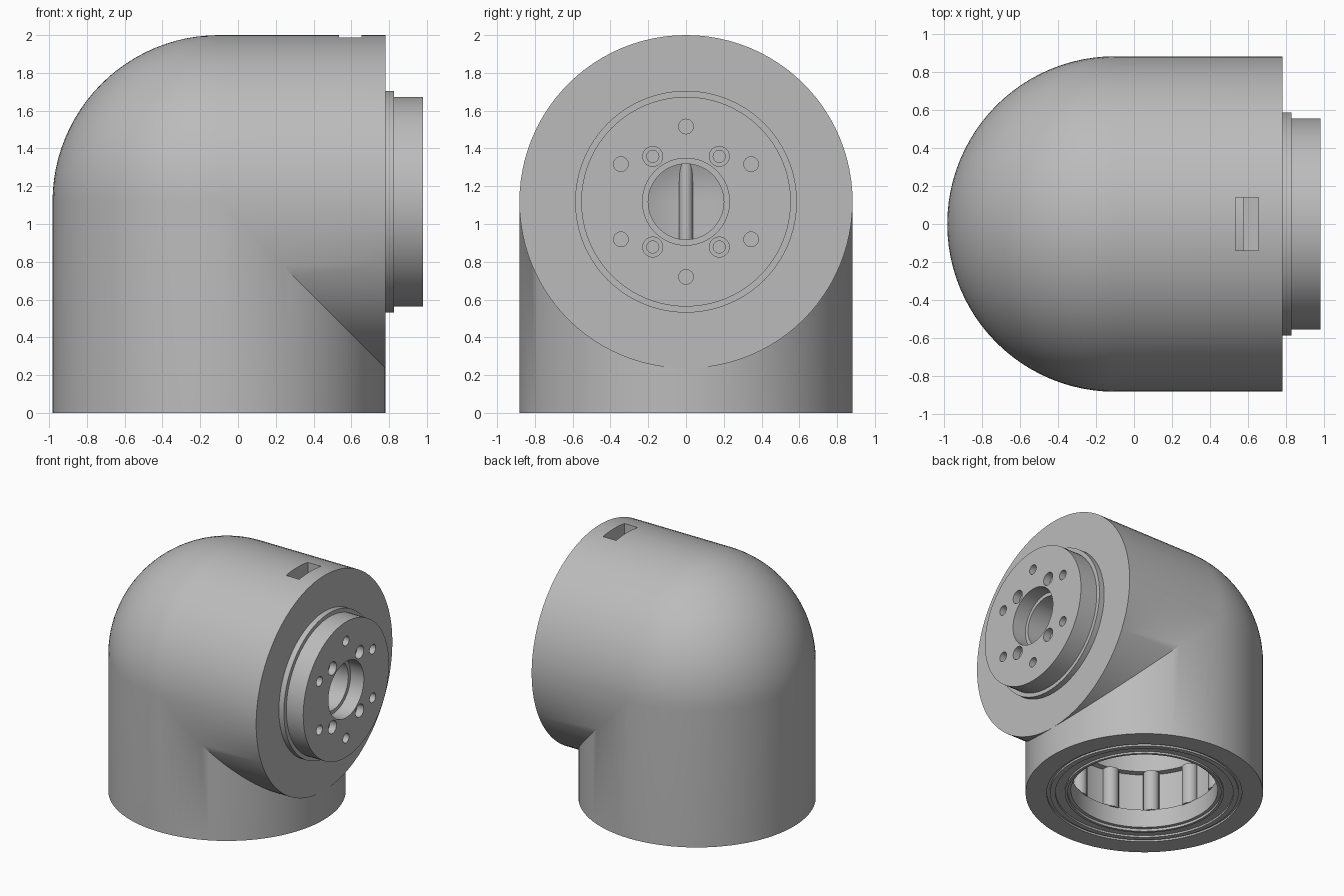
import bpy, math
from mathutils import Matrix, Vector

cube = bpy.data.objects.get("Cube")
if cube:
    bpy.data.objects.remove(cube)

R = 0.882            # housing radius
CX, CZ = -0.10, 1.118  # where the two axes meet
END = 0.782          # end face of the arm
SEG = 96

grey = bpy.data.materials.new("machined grey")
grey.use_nodes = True
grey.diffuse_color = (0.5, 0.5, 0.5, 1)
grey.node_tree.nodes["Principled BSDF"].inputs["Base Color"].default_value = (0.5, 0.5, 0.5, 1)

UPRIGHT = Matrix.Translation((CX, 0, 0))
# local z runs along world x, local x points up
SIDEWAYS = Matrix.Translation((0, 0, CZ)) @ Matrix(((0, 0, 1, 0), (0, 1, 0, 0), (1, 0, 0, 0), (0, 0, 0, 1)))


def mesh_object(name, verts, faces, matrix):
    me = bpy.data.meshes.new(name)
    me.from_pydata([matrix @ Vector(v) for v in verts], [], faces)
    ob = bpy.data.objects.new(name, me)
    bpy.context.collection.objects.link(ob)
    me.materials.append(grey)
    bpy.context.view_layer.objects.active = ob
    bpy.ops.object.select_all(action='DESELECT')
    ob.select_set(True)
    bpy.ops.object.mode_set(mode='EDIT')
    bpy.ops.mesh.select_all(action='SELECT')
    bpy.ops.mesh.normals_make_consistent(inside=False)
    bpy.ops.object.mode_set(mode='OBJECT')
    return ob


def lathe(name, profile, matrix, seg=SEG, closed=False):
    """Spin (radius, height) points round local z; zero radius makes a pole."""
    verts, rings, faces = [], [], []
    for r, h in profile:
        n = 1 if r < 1e-6 else seg
        rings.append([len(verts) + i for i in range(n)])
        verts += [(r * math.cos(math.tau * i / seg), r * math.sin(math.tau * i / seg), h) for i in range(n)]
    pairs = list(zip(rings, rings[1:]))
    if closed:
        pairs.append((rings[-1], rings[0]))
    for a, b in pairs:
        for i in range(seg):
            j = (i + 1) % seg
            if len(a) == 1:
                faces.append((a[0], b[i], b[j]))
            elif len(b) == 1:
                faces.append((a[i], a[j], b[0]))
            else:
                faces.append((a[i], a[j], b[j], b[i]))
    if not closed:
        if len(rings[0]) > 1:
            faces.append(rings[0][::-1])
        if len(rings[-1]) > 1:
            faces.append(rings[-1])
    return mesh_object(name, verts, faces, matrix)


def rod(name, r, h0, h1, matrix, seg=SEG):
    return lathe(name, [(r, h0), (r, h1)], matrix, seg)


def box(name, lo, hi):
    verts = [(x, y, z) for x in (lo[0], hi[0]) for y in (lo[1], hi[1]) for z in (lo[2], hi[2])]
    faces = [(0, 1, 3, 2), (4, 6, 7, 5), (0, 4, 5, 1), (2, 3, 7, 6), (0, 2, 6, 4), (1, 5, 7, 3)]
    return mesh_object(name, verts, faces, Matrix())


def combine(target, tool, operation='DIFFERENCE'):
    tool.hide_render = True
    mod = target.modifiers.new("combine", 'BOOLEAN')
    mod.operation, mod.object, mod.solver = operation, tool, 'EXACT'
    bpy.context.view_layer.objects.active = target
    bpy.ops.object.modifier_apply(modifier=mod.name)
    bpy.data.objects.remove(tool)


def dome(r, steps):
    return [(r * math.cos(math.pi / 2 * i / steps), CZ + r * math.sin(math.pi / 2 * i / steps))
            for i in range(steps)] + [(0, CZ + r)]


# Elbow housing: domed upright cylinder joined to a level one
housing = lathe("elbow_housing", [(R, 0)] + dome(R, SEG // 4), UPRIGHT)
combine(housing, rod("arm", R, CX, END, SIDEWAYS), 'UNION')

# Hollow interior, opening at the base and behind the flange
cavity = [(0.57, -0.05), (0.57, 0.02), (0.545, 0.02), (0.545, 0.17), (0.60, 0.17), (0.60, 0.50), (0.55, 0.50)]
combine(housing, lathe("cavity", cavity + dome(0.55, 16), UPRIGHT))
combine(housing, rod("arm_bore", 0.50, 0.1, 0.9, SIDEWAYS))

# Seal grooves round the base opening
for inner, outer in ((0.59, 0.66), (0.70, 0.725)):
    ring = [(inner, -0.05), (outer, -0.05), (outer, 0.015), (inner, 0.015)]
    combine(housing, lathe("groove", ring, UPRIGHT, closed=True))

# Window in the top of the arm
combine(housing, box("window", (0.535, -0.14, 1.84), (0.655, 0.14, 2.1)))

# Output flange: stepped collar with a counterbored centre
flange = lathe("output_flange", [
    (0.20, 0.50), (0.52, 0.50), (0.52, 0.77), (0.587, 0.77), (0.587, 0.827), (0.555, 0.827),
    (0.555, 0.98), (0.23, 0.98), (0.23, 0.86), (0.20, 0.86)], SIDEWAYS, closed=True)


def drill(up, y, r, depth):
    place = Matrix.Translation((0, y, up)) @ SIDEWAYS
    combine(flange, rod("drill", r, 0.98 - depth, 1.05, place, 24))


for k in range(6):
    a = math.tau * k / 6
    drill(0.398 * math.cos(a), 0.398 * math.sin(a), 0.039, 0.15)
for up in (-0.24, 0.24):
    for y in (-0.176, 0.176):
        drill(up, y, 0.053, 0.06)
        drill(up, y, 0.032, 0.2)

# Half-round ribs inside the base, and one tall rib on the back wall
smooth = [housing, flange]
for k in range(12):
    a = math.radians(15 + 30 * k)
    place = Matrix.Translation((CX + 0.59 * math.cos(a), 0.59 * math.sin(a), 0))
    smooth.append(rod("base_rib", 0.06, 0.165, 0.50, place, 20))
smooth.append(rod("back_rib", 0.036, 0.49, 1.4, Matrix.Translation((CX - 0.54, 0, 0)), 20))

# Curved insert seen through the window
smooth.append(rod("window_insert", 0.765, 0.53, 0.575, SIDEWAYS))
combine(smooth[-1], rod("insert_bore", 0.6, 0.4, 0.7, SIDEWAYS))

bpy.ops.object.select_all(action='DESELECT')
for ob in smooth:
    ob.select_set(True)
bpy.context.view_layer.objects.active = housing
bpy.ops.object.shade_smooth_by_angle(angle=math.radians(30))
